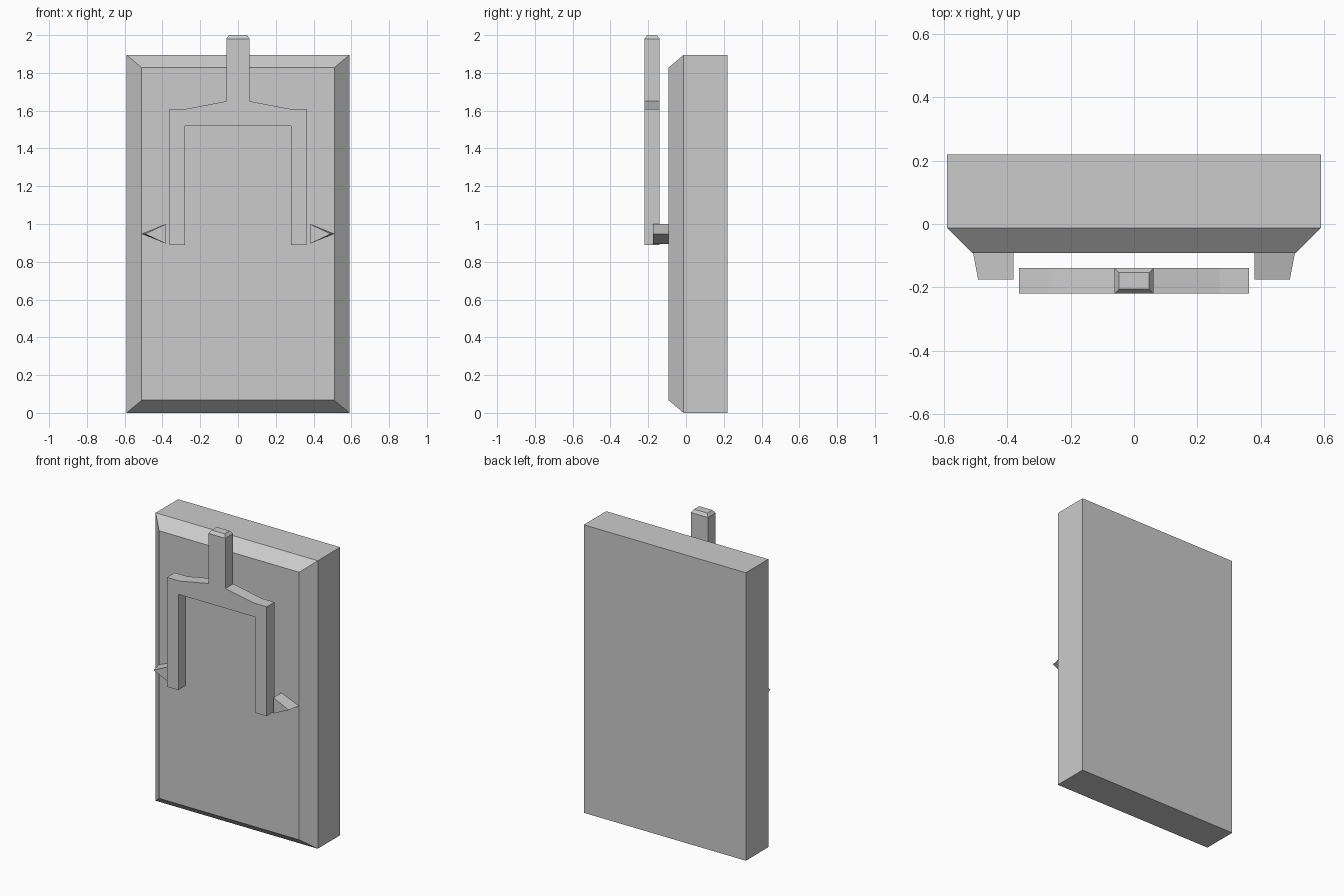
import bpy, bmesh

if "Cube" in bpy.data.objects:
    bpy.data.objects.remove(bpy.data.objects["Cube"])


def loft(name, front, back):
    """Solid between two matching outlines; each is (y, [(x, z), ...])."""
    bm = bmesh.new()
    a, b = [[bm.verts.new((x, y, z)) for x, z in pts] for y, pts in (front, back)]
    bm.faces.new(a)
    bm.faces.new(b[::-1])
    n = len(a)
    for i in range(n):
        j = (i + 1) % n
        bm.faces.new((a[i], b[i], b[j], a[j]))
    return name, bm


def finish(name, bm):
    bmesh.ops.recalc_face_normals(bm, faces=bm.faces[:])
    mesh = bpy.data.meshes.new(name)
    bm.to_mesh(mesh)
    bm.free()
    obj = bpy.data.objects.new(name, mesh)
    bpy.context.collection.objects.link(obj)
    return obj


# Slab with a chamfered front rim
W, H, RIM_X, RIM_Z = 0.59, 1.895, 0.08, 0.067
Y_RIM, Y_FACE, Y_BACK = -0.013, -0.092, 0.22
name, bm = loft("slab", (Y_RIM, [(-W, 0), (W, 0), (W, H), (-W, H)]),
                (Y_BACK, [(-W, 0), (W, 0), (W, H), (-W, H)]))
bm.normal_update()
bm.faces.ensure_lookup_table()
face = min(bm.faces, key=lambda f: f.calc_center_median().y)
panel = bmesh.ops.extrude_discrete_faces(bm, faces=[face])["faces"][0]
for v in panel.verts:
    v.co.x -= RIM_X if v.co.x > 0 else -RIM_X
    v.co.z -= RIM_Z if v.co.z > H / 2 else -RIM_Z
    v.co.y = Y_FACE
finish(name, bm)

# Forked lever: half outline mirrored, then a tapered tip on the stem
half = [(0.28, 1.52), (0.28, 0.89), (0.363, 0.89), (0.363, 1.61),
        (0.27, 1.61), (0.062, 1.65), (0.062, 1.98)]
outline = half + [(-x, z) for x, z in reversed(half)]
name, bm = loft("forked_lever", (-0.22, outline), (-0.139, outline))
bmesh.ops.recalc_face_normals(bm, faces=bm.faces[:])
top = max(bm.faces, key=lambda f: f.calc_center_median().z)
bmesh.ops.inset_individual(bm, faces=[top], thickness=0.02, depth=0.02)
finish(name, bm)

# Triangular pointers beside the lever arms
for side, label in ((-1, "left"), (1, "right")):
    def arrow(tip):
        return [(side * 0.38, 1.0), (side * 0.38, 0.895), (side * tip, 0.948)]
    finish(*loft(label + "_pointer", (-0.175, arrow(0.492)), (Y_FACE, arrow(0.508))))
